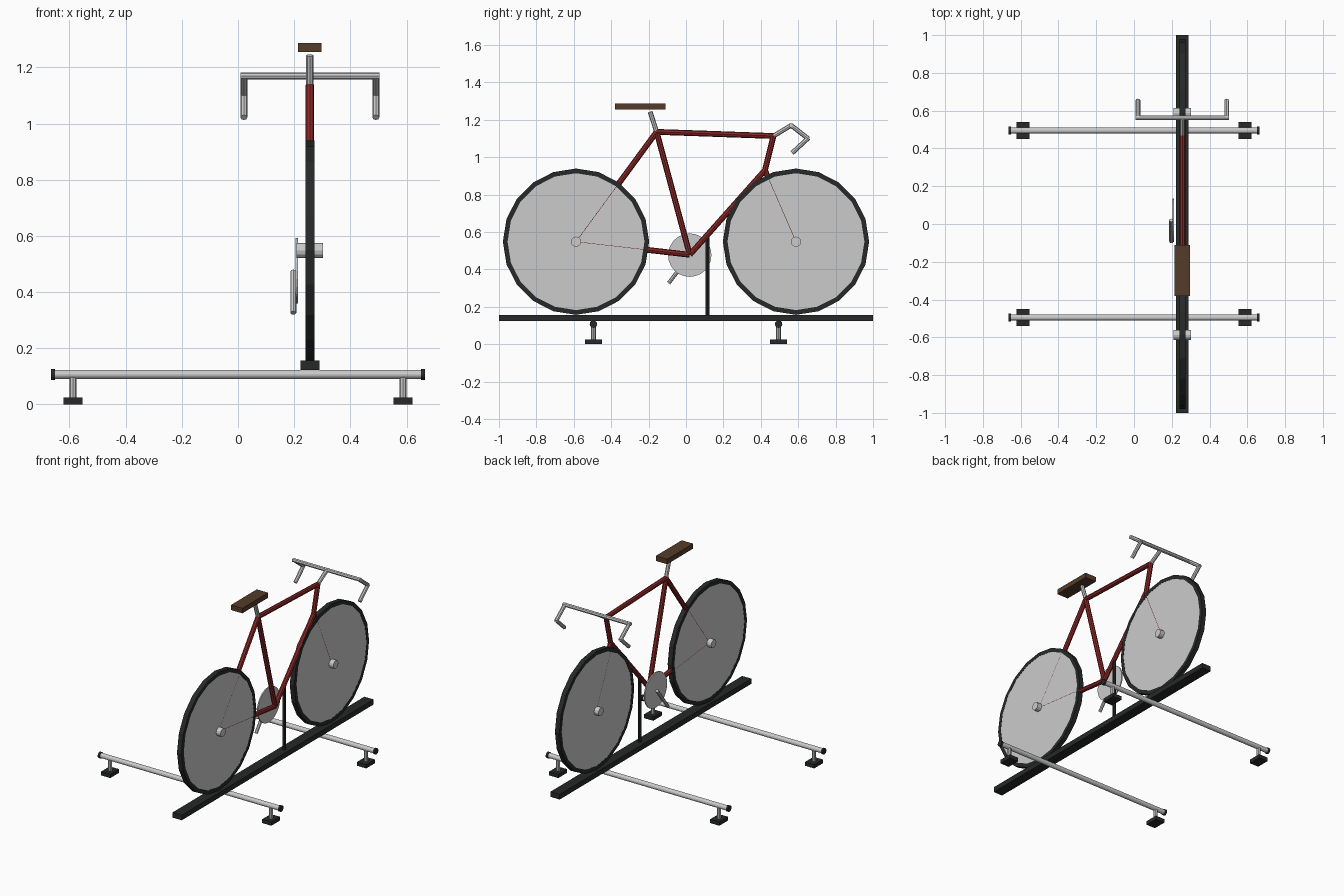
import bpy, bmesh
from math import pi
from mathutils import Vector, Matrix

if "Cube" in bpy.data.objects:
    bpy.data.objects.remove(bpy.data.objects["Cube"])

CX = 0.256  # bike plane, offset from the stand's centre


def material(name, rgb):
    m = bpy.data.materials.new(name)
    m.diffuse_color = (*rgb, 1)
    m.use_nodes = True
    m.node_tree.nodes["Principled BSDF"].inputs["Base Color"].default_value = m.diffuse_color
    return m


BLACK = material("black", (0.02, 0.022, 0.022))
RED = material("red", (0.25, 0.02, 0.02))
BROWN = material("brown", (0.09, 0.045, 0.022))


def finish(name, bm, mat):
    bmesh.ops.recalc_face_normals(bm, faces=bm.faces)
    me = bpy.data.meshes.new(name)
    bm.to_mesh(me)
    bm.free()
    ob = bpy.data.objects.new(name, me)
    if mat:
        me.materials.append(mat)
    bpy.context.collection.objects.link(ob)
    return ob


def tube(name, a, b, r, mat=None, sides=8):
    a, b = Vector(a), Vector(b)
    z = (b - a).normalized()
    ref = Vector((1, 0, 0)) if abs(z.x) < 0.9 else Vector((0, 1, 0))
    y = z.cross(ref).normalized()
    x = y.cross(z)
    m = Matrix((x, y, z)).transposed().to_4x4()
    m.translation = (a + b) / 2
    bm = bmesh.new()
    bmesh.ops.create_cone(bm, cap_ends=True, segments=sides, radius1=r, radius2=r,
                          depth=(b - a).length, matrix=m)
    return finish(name, bm, mat)


def box(name, centre, size, mat=None):
    bm = bmesh.new()
    bmesh.ops.create_cube(bm, size=1, matrix=Matrix.Translation(centre)
                          @ Matrix.Diagonal((*size, 1)))
    return finish(name, bm, mat)


def ring(name, centre, r_out, r_in, width, mat, sides):
    # rectangular profile spun around the x axis
    c = Vector(centre)
    bm = bmesh.new()
    pts = [(-width / 2, r_in), (width / 2, r_in), (width / 2, r_out), (-width / 2, r_out)]
    vs = [bm.verts.new(c + Vector((x, 0, r))) for x, r in pts]
    edges = [bm.edges.new((vs[i], vs[(i + 1) % 4])) for i in range(4)]
    bmesh.ops.spin(bm, geom=vs + edges, cent=c, axis=(1, 0, 0), angle=2 * pi, steps=sides)
    bmesh.ops.remove_doubles(bm, verts=bm.verts, dist=1e-4)
    return finish(name, bm, mat)


def P(y, z, x=CX):
    return (x, y, z)


# Stand: long rail, cross bars with end caps, feet, upright
box("rail", P(0, 0.14), (0.067, 2, 0.034), BLACK)
for y, end in ((-0.495, "front"), (0.495, "back")):
    tube(end + "_cross_bar", (-0.655, y, 0.107), (0.655, y, 0.107), 0.016, sides=12)
    for s in (-1, 1):
        tube(end + "_bar_cap", (s * 0.652, y, 0.107), (s * 0.665, y, 0.107), 0.02, BLACK, 12)
        tube(end + "_foot_post", (s * 0.588, y, 0.02), (s * 0.588, y, 0.1), 0.0125)
        box(end + "_foot_pad", (s * 0.588, y, 0.0125), (0.067, 0.09, 0.025), BLACK)
tube("frame_upright", P(0.115, 0.15), P(0.115, 0.577), 0.011, BLACK)

# Wheels
for y, end in ((-0.588, "rear"), (0.588, "front")):
    ring(end + "_tire", P(y, 0.548), 0.391, 0.366, 0.032, BLACK, 20)
    tube(end + "_wheel_disc", P(y, 0.548, CX - 0.015), P(y, 0.548, CX + 0.015), 0.37, sides=20)
    tube(end + "_hub", P(y, 0.548, CX - 0.047), P(y, 0.548, CX + 0.047), 0.027, sides=12)

# Frame
crank, seat_joint = P(0.02, 0.478), P(-0.157, 1.135)
head_top, head_low = P(0.468, 1.113), P(0.422, 0.93)
rear_hub, front_hub = P(-0.588, 0.548), P(0.588, 0.548)
for name, a, b in (("seat_tube", crank, seat_joint), ("top_tube", seat_joint, head_top),
                   ("head_tube", head_top, head_low), ("down_tube", head_low, crank),
                   ("seat_stay", seat_joint, rear_hub), ("chain_stay", crank, rear_hub),
                   ("fork", head_low, front_hub)):
    tube(name, a, b, 0.0155, RED)

# Chainring and crank arm on the left side
tube("chainring", P(0.02, 0.476, 0.205), P(0.02, 0.476, 0.213), 0.116, sides=24)
tube("crank_arm", P(0.02, 0.474, 0.197), P(-0.093, 0.326, 0.197), 0.0105)

# Seat
tube("seat_post", seat_joint, P(-0.192, 1.243), 0.013)
box("seat", P(-0.245, 1.271), (0.083, 0.27, 0.033), BROWN)

# Handlebar
bar_y, bar_z = 0.562, 1.17
tube("stem", head_top, P(bar_y, bar_z), 0.0125)
tube("handlebar", P(bar_y, bar_z, CX - 0.247), P(bar_y, bar_z, CX + 0.247), 0.0125)
for s in (-1, 1):
    x = CX + s * 0.235
    tube("bar_drop", P(bar_y, bar_z, x), P(0.655, 1.098, x), 0.0125)
    tube("bar_grip", P(0.655, 1.103, x), P(0.567, 1.022, x), 0.0125)
